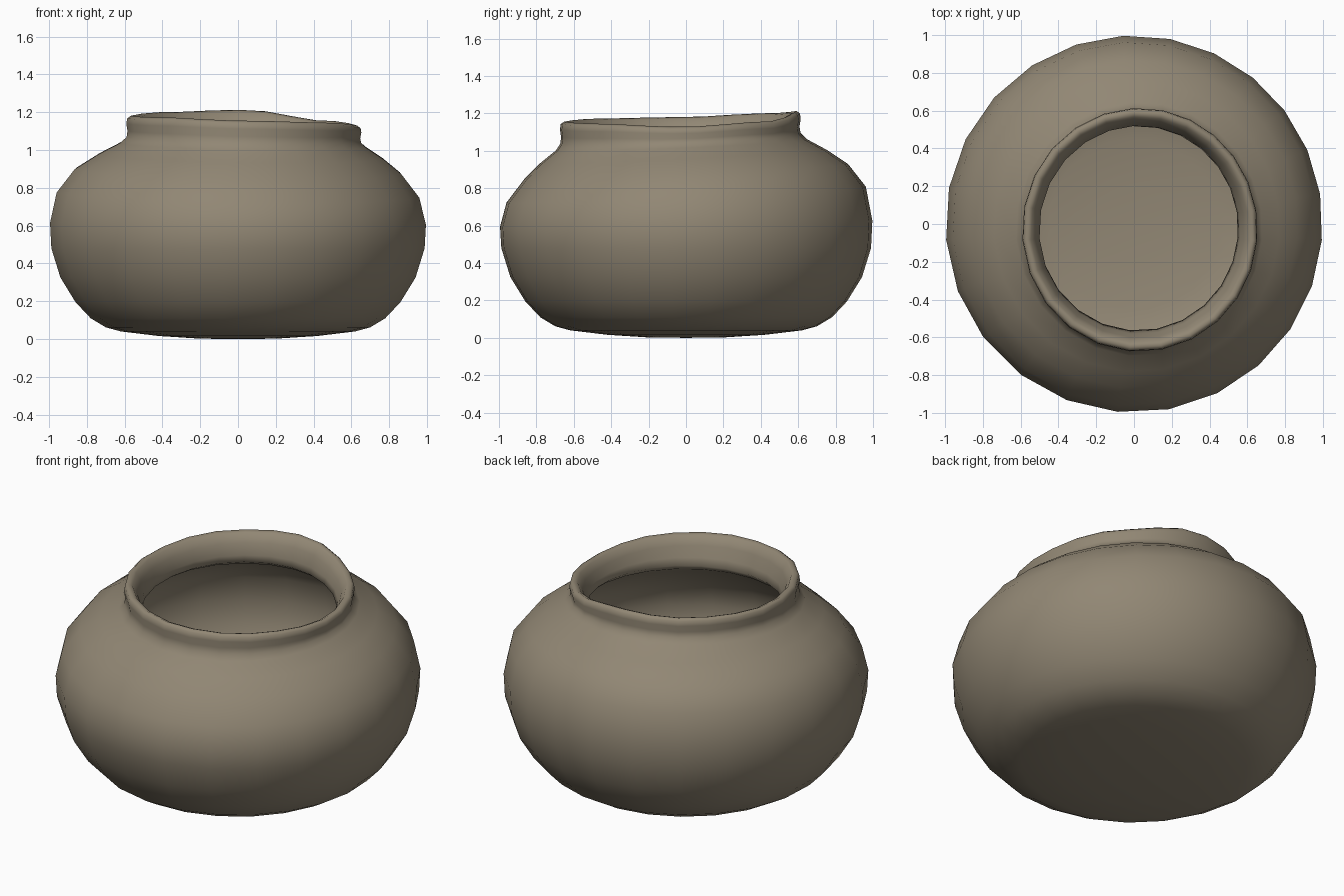
import bpy, bmesh, math

if "Cube" in bpy.data.objects:
    bpy.data.objects.remove(bpy.data.objects["Cube"])

SIDES = 24
# Rim height every 45 degrees, starting at +x (the hand-made lip is uneven)
RIM = [1.128, 1.155, 1.213, 1.20, 1.18, 1.172, 1.155, 1.145]

# Profile: radius, height, rim influence (0 = round body, 1 = wavy lip)
PROFILE = [
    # outside, from base to lip
    (0.20, 0.002, 0), (0.42, 0.016, 0), (0.62, 0.040, 0), (0.70, 0.062, 0),
    (0.78, 0.110, 0), (0.86, 0.195, 0), (0.94, 0.325, 0), (0.988, 0.48, 0),
    (0.995, 0.61, 0), (0.96, 0.765, 0), (0.865, 0.888, 0), (0.76, 0.968, 0.05),
    (0.66, 1.03, 0.15), (0.631, 1.06, 0.35), (0.626, 1.09, 0.6),
    (0.632, 1.125, 0.85), (0.628, 1.152, 1),
    # rounded lip
    (0.610, 1.165, 1), (0.586, 1.155, 1),
    # throat and inside wall
    (0.560, 1.11, 0.8), (0.540, 1.05, 0.4), (0.533, 1.01, 0.2),
    (0.57, 0.98, 0.1), (0.70, 0.92, 0), (0.82, 0.83, 0), (0.895, 0.73, 0),
    (0.925, 0.60, 0), (0.915, 0.48, 0), (0.86, 0.34, 0), (0.77, 0.21, 0),
    (0.66, 0.13, 0), (0.45, 0.09, 0), (0.20, 0.075, 0),
]


def ramp(v, lo, hi):
    return min(1, max(0, (v - lo) / (hi - lo)))


def rim_offset(a):
    t = (a / (2 * math.pi) * 8) % 8
    i = int(t)
    f = (1 - math.cos((t - i) * math.pi)) / 2
    return RIM[i] * (1 - f) + RIM[(i + 1) % 8] * f - 1.165


def place(r, z, w, a):
    # the neck leans toward +x, -y and is slightly oval; the shoulder tilts
    n = ramp(z, 0.9, 1.05)
    x = r * (1.003 - 0.016 * n) * math.cos(a) + 0.031 * n
    y = r * (1.003 + 0.018 * n) * math.sin(a) - 0.031 * n
    tilt = ramp(z, 0.52, 0.78) * (1 - w) * (0.047 * y - 0.015 * x)
    return x, y, z + w * rim_offset(a) + tilt


# Pot: one continuous lathed shell with slightly uneven sides
bm = bmesh.new()
rings = []
for r, z, w in PROFILE:
    ring = []
    for k in range(SIDES):
        a = 2 * math.pi * k / SIDES
        a += math.radians(-8 + 4.3 * math.cos(a + math.pi / 4))
        ring.append(bm.verts.new(place(r, z, w, a)))
    rings.append(ring)
for lo, hi in zip(rings, rings[1:]):
    for k in range(SIDES):
        n = (k + 1) % SIDES
        bm.faces.new((lo[k], lo[n], hi[n], hi[k]))

# Close the base underneath and the floor inside
for ring, z in ((rings[0], 0.0), (rings[-1], 0.07)):
    c = bm.verts.new((0, 0, z))
    for k in range(SIDES):
        bm.faces.new((ring[k], ring[(k + 1) % SIDES], c))
bmesh.ops.recalc_face_normals(bm, faces=bm.faces)
for f in bm.faces:
    f.smooth = True

mesh = bpy.data.meshes.new("pot")
bm.to_mesh(mesh)
bm.free()
pot = bpy.data.objects.new("pot", mesh)
bpy.context.collection.objects.link(pot)

clay = bpy.data.materials.new("grey brown clay")
clay.diffuse_color = (0.285, 0.242, 0.175, 1)
clay.use_nodes = True
clay.node_tree.nodes["Principled BSDF"].inputs["Base Color"].default_value = clay.diffuse_color
mesh.materials.append(clay)
